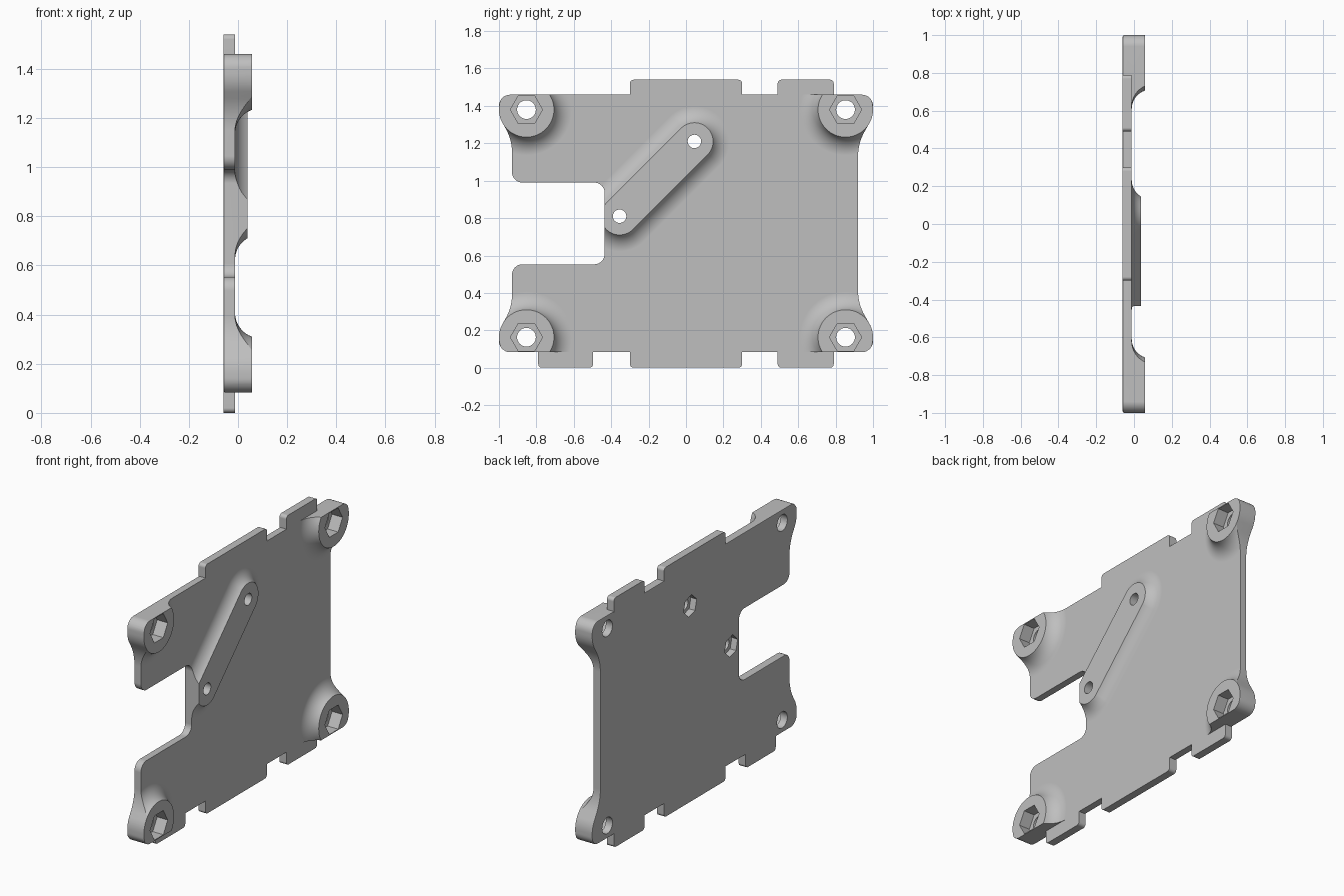
import bpy, bmesh
from math import sin, cos, pi, tan, atan2, sqrt
from mathutils import Vector

if "Cube" in bpy.data.objects:
    bpy.data.objects.remove(bpy.data.objects["Cube"])

BACK, FACE, BAR_TOP, BOSS_TOP = -0.06, -0.012, 0.038, 0.057
Z_LOW, Z_HIGH = 0.083, 1.46
Z_MID = (Z_LOW + Z_HIGH) / 2

grey = bpy.data.materials.new("plain grey")
grey.use_nodes = True
grey.diffuse_color = (0.52, 0.52, 0.52, 1)
grey.node_tree.nodes["Principled BSDF"].inputs["Base Color"].default_value = grey.diffuse_color


def loft(name, rings, edge_bevel=0):
    """Closed solid from (x, [(y, z), ...]) rings; bevels the first rim if asked."""
    bm = bmesh.new()
    loops = [[bm.verts.new((x, y, z)) for y, z in pts] for x, pts in rings]
    n = len(loops[0])
    first = bm.faces.new(loops[0][::-1])
    bm.faces.new(loops[-1])
    for a, b in zip(loops, loops[1:]):
        for i in range(n):
            j = (i + 1) % n
            bm.faces.new((a[i], a[j], b[j], b[i]))
    bmesh.ops.recalc_face_normals(bm, faces=bm.faces)
    if edge_bevel:
        bmesh.ops.bevel(bm, geom=list(first.edges), offset=edge_bevel,
                        segments=2, profile=0.5, affect='EDGES')
    mesh = bpy.data.meshes.new(name)
    bm.to_mesh(mesh)
    bm.free()
    mesh.materials.append(grey)
    obj = bpy.data.objects.new(name, mesh)
    bpy.context.collection.objects.link(obj)
    return obj


def rounded(corners, steps=8):
    """Outline with each (y, z, radius) corner replaced by an arc."""
    out = []
    for i, (y, z, r) in enumerate(corners):
        p = Vector((y, z))
        u = (Vector(corners[i - 1][:2]) - p).normalized()
        v = (Vector(corners[(i + 1) % len(corners)][:2]) - p).normalized()
        if r == 0:
            out.append(tuple(p))
            continue
        half = u.angle(v) / 2
        c = p + (u + v).normalized() * (r / sin(half))
        s, e = p + u * (r / tan(half)) - c, p + v * (r / tan(half)) - c
        a0 = atan2(s.y, s.x)
        sweep = (atan2(e.y, e.x) - a0 + pi) % (2 * pi) - pi
        for k in range(steps + 1):
            a = a0 + sweep * k / steps
            out.append((c.x + r * cos(a), c.y + r * sin(a)))
    return out


def capsule(a, b, r, n=64, turn=0.0):
    """Circle swept from a to b; a plain circle or polygon when a equals b."""
    axis = atan2(b[1] - a[1], b[0] - a[0])
    pts = []
    for i in range(n):
        t = 2 * pi * (i + (0.5 if a != b else 0)) / n + turn
        c = b if cos(t) > 0 else a
        pts.append((c[0] + r * cos(t + axis), c[1] + r * sin(t + axis)))
    return pts


def flared(name, a, b, r, top, fillet=0.103, steps=10):
    """Raised pad with a concave fillet running down to the plate face."""
    h = top - FACE
    reach = sqrt(fillet ** 2 - (fillet - h) ** 2)
    start = atan2(fillet - h, reach)
    rings = [(top, capsule(a, b, r))]
    for k in range(1, steps + 1):
        t = start + (pi / 2 - start) * k / steps
        rings.append((FACE + fillet * (1 - sin(t)),
                      capsule(a, b, r + reach - fillet * cos(t))))
    rings.append((FACE - 0.03, rings[-1][1]))
    return loft(name, rings[::-1])


def combine(target, tool, operation):
    mod = target.modifiers.new("combine", 'BOOLEAN')
    mod.operation, mod.solver, mod.object = operation, 'EXACT', tool
    bpy.context.view_layer.objects.active = target
    bpy.ops.object.modifier_apply(modifier=mod.name)
    bpy.data.objects.remove(tool)


def prism(name, pts, x0, x1, edge_bevel=0):
    return loft(name, [(x0, pts), (x1, pts)], edge_bevel)


# Oversized slab with the four corner bosses and the slanted bar
plate = prism("mounting_plate", [(-1.2, -0.2), (1.2, -0.2), (1.2, 1.8), (-1.2, 1.8)], BACK - 0.05, FACE)
bosses = [(y, z) for y in (-0.853, 0.853) for z in (0.163, 1.38)]
for c in bosses:
    combine(plate, flared("corner_boss", c, c, 0.147, BOSS_TOP), 'UNION')
bar_ends = [(-0.355, 0.81), (0.045, 1.21)]
combine(plate, flared("slanted_bar", *bar_ends, 0.1, BAR_TOP), 'UNION')

# Trim to the outline: waisted sides, rounded corners, notch on one side
right = [(1, Z_HIGH, 0.06), (1, 1.341, 0.147), (0.92, 1.202, 0.26)]
left = [(-1, Z_HIGH, 0.06), (-1, 1.341, 0.147), (-0.93, 1.22, 0.26)]
notch = [(-0.93, 0.99, 0.055), (-0.435, 0.99, 0.055)]


def flip(pts):
    return [(y, 2 * Z_MID - z, r) for y, z, r in reversed(pts)]


outline = rounded(left + notch + flip(left + notch) + [p for p in flip(right)[::-1]] + right[::-1])
combine(plate, prism("outline_trim", outline, BACK, 0.2, 0.008), 'INTERSECT')

# Edge tabs along the top and bottom
tabs = [(-0.3, 0.3, 1), (0.49, 0.79, 1), (-0.79, -0.497, -1), (-0.3, 0.3, -1), (0.49, 0.79, -1)]
for y0, y1, side in tabs:
    root, tip = (Z_HIGH - 0.03, 1.54) if side > 0 else (Z_LOW + 0.03, 0)
    tab = rounded([(y0, root, 0), (y1, root, 0), (y1, tip, 0.02), (y0, tip, 0.02)], 5)
    combine(plate, prism("edge_tab", tab, BACK, FACE), 'UNION')

# Bolt holes with hexagonal pockets: bosses from the raised side, bar from behind
for c in bosses:
    combine(plate, prism("boss_hole", capsule(c, c, 0.05, 40), -0.2, 0.2), 'DIFFERENCE')
    combine(plate, prism("boss_pocket", capsule(c, c, 0.086, 6), -0.015, 0.2), 'DIFFERENCE')
for c in bar_ends:
    combine(plate, prism("bar_hole", capsule(c, c, 0.036, 32), -0.2, 0.2), 'DIFFERENCE')
    combine(plate, prism("bar_pocket", capsule(c, c, 0.066, 6, pi / 4), -0.2, -0.02), 'DIFFERENCE')

# Smooth the fillets while the flat faces stay flat
bpy.ops.object.select_all(action='DESELECT')
plate.select_set(True)
bpy.context.view_layer.objects.active = plate
bpy.ops.object.shade_smooth_by_angle(angle=pi / 6)
weighted = plate.modifiers.new("flat faces", 'WEIGHTED_NORMAL')
weighted.keep_sharp = True
